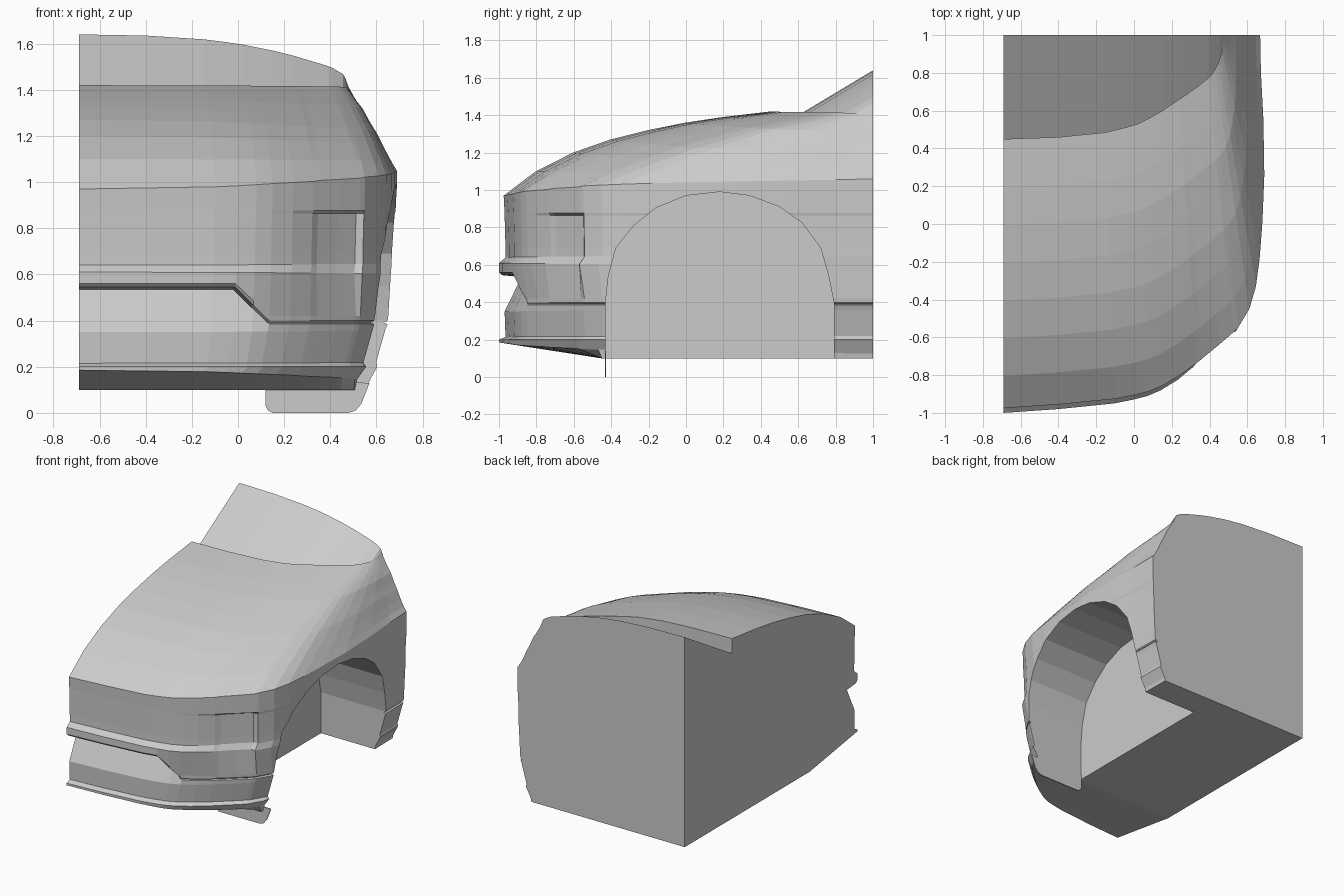
import bpy, bmesh

if "Cube" in bpy.data.objects:
    bpy.data.objects.remove(bpy.data.objects["Cube"])

paint = bpy.data.materials.new("light_grey")
paint.diffuse_color = (0.6, 0.6, 0.6, 1)
paint.use_nodes = True
paint.node_tree.nodes["Principled BSDF"].inputs["Base Color"].default_value = paint.diffuse_color


def make(name, bm):
    bmesh.ops.recalc_face_normals(bm, faces=bm.faces)
    me = bpy.data.meshes.new(name)
    bm.to_mesh(me)
    bm.free()
    me.materials.append(paint)
    ob = bpy.data.objects.new(name, me)
    bpy.context.collection.objects.link(ob)
    return ob


def prism(name, pts, offset):
    """Extrude a closed polygon along an offset vector."""
    bm = bmesh.new()
    f = bm.faces.new([bm.verts.new(p) for p in pts])
    ext = bmesh.ops.extrude_face_region(bm, geom=[f])["geom"]
    bmesh.ops.translate(bm, verts=[v for v in ext if isinstance(v, bmesh.types.BMVert)], vec=offset)
    return make(name, bm)


def lerp(a, b, t):
    return a + (b - a) * t


def interp(x, pts):
    for (x0, z0), (x1, z1) in zip(pts, pts[1:]):
        if x <= x1:
            return lerp(z0, z1, (x - x0) / (x1 - x0))
    return pts[-1][1]


# Plan outline of the body, from nose centre round the corner to the rear cut
PLAN = [(-.69, -1), (-.4, -.98), (-.1, -.95), (0, -.93), (.08, -.91), (.15, -.88), (.24, -.825),
        (.33, -.76), (.36, -.735), (.45, -.66), (.53, -.59), (.55, -.57), (.61, -.47), (.645, -.35),
        (.665, -.2), (.68, 0), (.69, .25), (.685, .55), (.672, .8), (.668, 1)]
# Matching outline along the base of the windscreen
COWL = [(-.69, .45), (-.4, .46), (-.15, .485), (-.05, .51), (.02, .53), (.08, .56), (.15, .6),
        (.24, .66), (.27, .68), (.34, .73), (.39, .77), (.41, .79), (.43, .82), (.445, .85),
        (.455, .88), (.465, .91), (.47, .94), (.474, .96), (.477, .98), (.48, 1)]
# Lower rows: nose y, nose z, side x, side z
LOWER = [(-.45, .10, .575, .10), (-1, .185, .58, .125), (-1, .2, .62, .2), (-.965, .215, .615, .22),
         (-.97, .35, .655, .36), (-.885, .525, .665, .385), (-.88, .535, .648, .39),
         (-.985, .545, .665, .40), (-1, .56, .668, .42), (-1, .61, .677, .6), (-.965, .64, .68, .65),
         (-.965, .69, .68, .69), (-.97, .865, .685, .865), (-.97, .878, .688, .878),
         (-.975, .97, .69, 1.06)]
# Bonnet rows: blend from outline to cowl, centre z, side z
BONNET = [(.12, 1.1, 1.09), (.26, 1.2, 1.14), (.4, 1.27, 1.2), (.54, 1.32, 1.25),
          (.68, 1.36, 1.31), (.82, 1.39, 1.35), (1, 1.42, 1.41)]
# Windscreen top edge at the rear cut
SCREEN = [(-.69, 1.64), (-.4, 1.635), (-.2, 1.625), (0, 1.6), (.2, 1.56), (.4, 1.5),
          (.46, 1.465), (.48, 1.41)]
LAMP = {7: .3, 8: .7, 9: 1, 10: 1}
N = len(PLAN)

rows = []
for k, (yf, zf, xs, zs) in enumerate(LOWER):
    row = []
    for u, (ax, ay) in enumerate(PLAN):
        w = u / (N - 1)
        y0 = yf
        if zf - zs > .1:      # intake recess drops to a thin groove at the corner
            w = min(1, max(0, ax / .15))
            y0 = lerp(yf, -.965, w)
        x = -.69 + (xs + .69) * (ax + .69) / 1.38
        y = max(ay, yf) if k == 0 else y0 + (1 - y0) * (ay + 1) / 2
        z = lerp(zf, zs, w)
        if 9 <= k <= 12:      # headlamp recess
            x -= .014 * LAMP.get(u, 0)
            y += .018 * LAMP.get(u, 0)
        row.append((x, y, z))
    rows.append(row)
for t, zf, zs in BONNET:
    rows.append([(lerp(a[0], b[0], t), lerp(-.975 + (a[1] + 1) * .9875, b[1], t),
                  lerp(zf, zs, u / (N - 1))) for u, (a, b) in enumerate(zip(PLAN, COWL))])
# Cowl step below the bonnet edge, then the sloping windscreen
rows.append([(x, y, min(z, interp(x, SCREEN) - .6 * (1 - y))) for x, y, z in rows[-1]])
rows.append([(x, 1, interp(x, SCREEN)) for x, y, z in rows[-1]])

# Body shell closed with flat cut faces at the back, centre line and bottom
bm = bmesh.new()
g = [[bm.verts.new(p) for p in row] for row in rows]
corner = bm.verts.new((-.69, 1, .10))
for r0, r1 in zip(g, g[1:]):
    for i in range(N - 1):
        bm.faces.new((r0[i], r0[i + 1], r1[i + 1], r1[i]))
bm.faces.new(g[0] + [corner])
bm.faces.new([r[0] for r in g] + [corner])
bm.faces.new([r[-1] for r in g] + g[-1][-2::-1] + [corner])
bmesh.ops.remove_doubles(bm, verts=bm.verts, dist=.0005)
bmesh.ops.dissolve_degenerate(bm, edges=bm.edges, dist=.0001)
body = make("car_front_body", bm)

# Wheel well cut out of the body
ARCH = [(-.43, -.1), (-.43, .4), (-.415, .54), (-.375, .69), (-.28, .81), (-.16, .905), (0, .97),
        (.18, .99), (.34, .97), (.5, .91), (.62, .825), (.72, .69), (.76, .55), (.79, .4), (.79, -.1)]
cutter = prism("wheel_well_cutter", [(.12, y, z) for y, z in ARCH], (1, 0, 0))
cutter.hide_render = True
mod = body.modifiers.new("wheel_well", "BOOLEAN")
mod.operation = "DIFFERENCE"
mod.solver = "EXACT"
mod.object = cutter
bpy.context.view_layer.objects.active = body
body.select_set(True)
bpy.ops.object.modifier_apply(modifier="wheel_well")
bpy.data.objects.remove(cutter)

# Mud flap hanging in front of the wheel
FLAP = [(.12, .14), (.12, .03), (.13, .01), (.15, 0), (.48, 0), (.51, .01), (.535, .04), (.57, .13)]
prism("mud_flap", [(x, -.434, z) for x, z in FLAP], (0, .007, 0))
